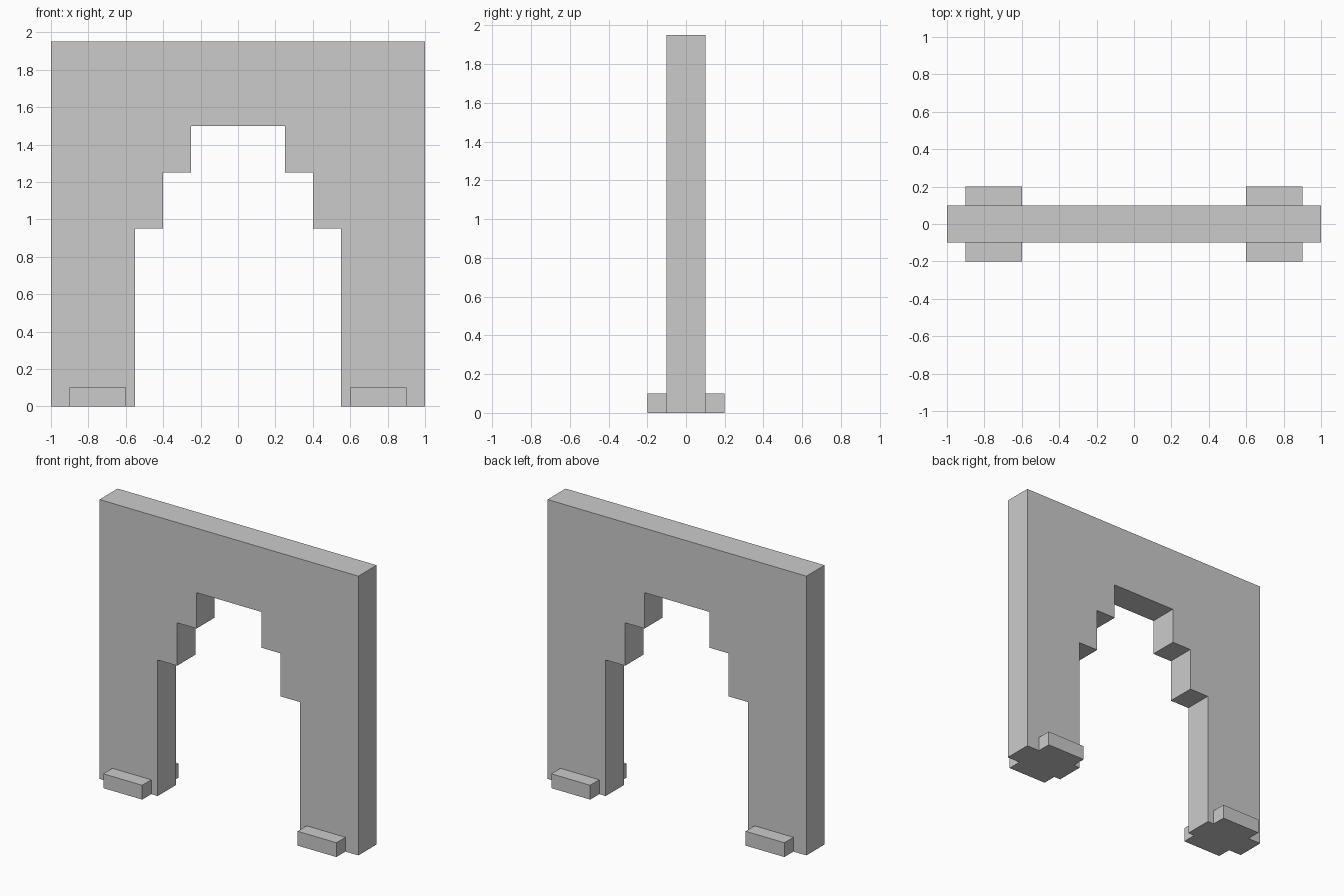
import bpy
import bmesh

if "Cube" in bpy.data.objects:
    bpy.data.objects.remove(bpy.data.objects["Cube"])


def add_object(name, bm):
    bmesh.ops.recalc_face_normals(bm, faces=bm.faces)
    mesh = bpy.data.meshes.new(name)
    bm.to_mesh(mesh)
    bm.free()
    obj = bpy.data.objects.new(name, mesh)
    bpy.context.collection.objects.link(obj)
    return obj


# Arch wall: right half of the stepped outline, mirrored and extruded in depth
HALF_DEPTH = 0.1
right = [(1, 1.95), (1, 0), (0.55, 0), (0.55, 0.95),
         (0.40, 0.95), (0.40, 1.25), (0.25, 1.25), (0.25, 1.5)]
outline = right + [(-x, z) for x, z in reversed(right)]

bm = bmesh.new()
face = bm.faces.new([bm.verts.new((x, -HALF_DEPTH, z)) for x, z in outline])
extruded = bmesh.ops.extrude_face_region(bm, geom=[face], use_keep_orig=True)
moved = [v for v in extruded["geom"] if isinstance(v, bmesh.types.BMVert)]
bmesh.ops.translate(bm, verts=moved, vec=(0, 2 * HALF_DEPTH, 0))
add_object("stepped_arch_wall", bm)

# Foot blocks: one block against the wall, mirrored to all four positions
bm = bmesh.new()
bmesh.ops.create_cube(bm, size=1)
bmesh.ops.scale(bm, verts=bm.verts, vec=(0.3, 0.1, 0.1))
bmesh.ops.translate(bm, verts=bm.verts, vec=(0.75, -0.15, 0.05))
feet = add_object("foot_blocks", bm)
mirror = feet.modifiers.new("mirror", "MIRROR")
mirror.use_axis = (True, True, False)
mirror.use_mirror_merge = False
